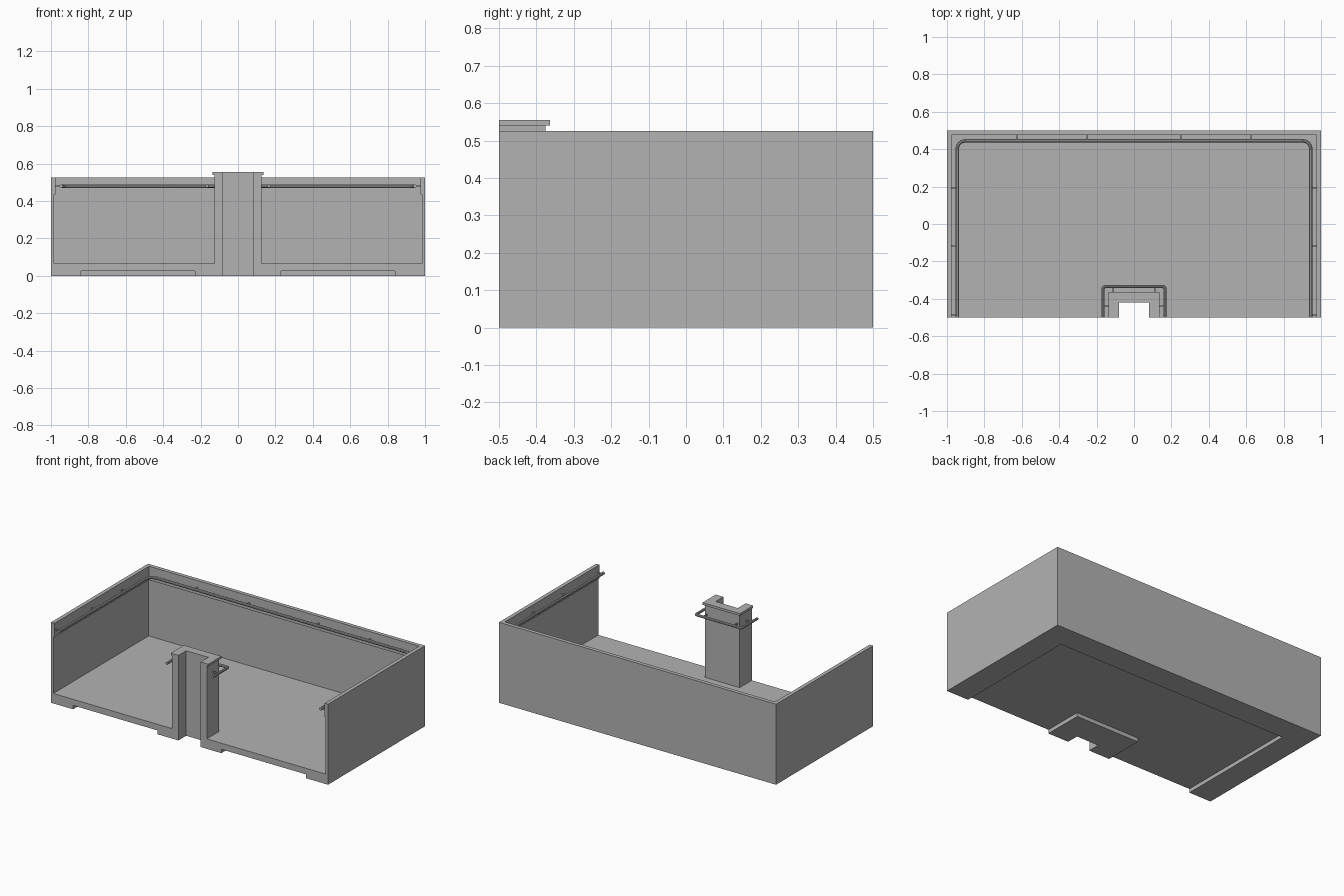
import bpy
import bmesh
from mathutils import Vector

if "Cube" in bpy.data.objects:
    bpy.data.objects.remove(bpy.data.objects["Cube"], do_unlink=True)

grey = bpy.data.materials.new("plain_grey")
grey.use_nodes = True
grey.diffuse_color = (0.45, 0.45, 0.45, 1)
grey.node_tree.nodes["Principled BSDF"].inputs["Base Color"].default_value = grey.diffuse_color

FRONT = -0.5
RAIL_Z = 0.479


def finish(name, bm):
    bmesh.ops.recalc_face_normals(bm, faces=bm.faces)
    mesh = bpy.data.meshes.new(name)
    bm.to_mesh(mesh)
    bm.free()
    mesh.materials.append(grey)
    obj = bpy.data.objects.new(name, mesh)
    bpy.context.collection.objects.link(obj)
    return obj


def prism(name, outline, low, high):
    """Extrude a plan outline from one height to another."""
    bm = bmesh.new()
    face = bm.faces.new([bm.verts.new((x, y, low)) for x, y in outline])
    top = bmesh.ops.extrude_face_region(bm, geom=[face])["geom"]
    moved = [v for v in top if isinstance(v, bmesh.types.BMVert)]
    bmesh.ops.translate(bm, verts=moved, vec=(0, 0, high - low))
    return finish(name, bm)


def u_shape(half, back, inner_half, inner_back):
    """Plan of a U that is open towards the front."""
    right = [(half, FRONT), (half, back)]
    inner = [(-inner_half, FRONT), (-inner_half, inner_back)]
    mirror = lambda pts: [(-x, y) for x, y in reversed(pts)]
    return right + mirror(right) + inner + mirror(inner)


def rail(name, half, back, radius, corner):
    """Round bar following a U path with rounded corners."""
    side = [Vector((half, FRONT, RAIL_Z))]
    start = Vector((half, back - corner, RAIL_Z))
    bend = Vector((half, back, RAIL_Z))
    end = Vector((half - corner, back, RAIL_Z))
    for i in range(7):
        t = i / 6
        side.append(start * (1 - t) ** 2 + bend * 2 * t * (1 - t) + end * t * t)
    path = side + [Vector((-p.x, p.y, p.z)) for p in reversed(side)]
    curve = bpy.data.curves.new(name, "CURVE")
    curve.dimensions = "3D"
    curve.bevel_depth = radius
    curve.bevel_resolution = 3
    curve.use_fill_caps = True
    spline = curve.splines.new("POLY")
    spline.points.add(len(path) - 1)
    for point, co in zip(spline.points, path):
        point.co = (*co, 1)
    curve.materials.append(grey)
    obj = bpy.data.objects.new(name, curve)
    bpy.context.collection.objects.link(obj)
    bpy.ops.object.select_all(action="DESELECT")
    obj.select_set(True)
    bpy.context.view_layer.objects.active = obj
    bpy.ops.object.convert(target="MESH")
    bpy.ops.object.shade_smooth_by_angle()


def brackets(name, pairs, thick=0.004):
    """Short square pegs between wall and rail."""
    bm = bmesh.new()
    for (x0, y0), (x1, y1) in pairs:
        cube = bmesh.ops.create_cube(bm, size=1)["verts"]
        size = (max(abs(x1 - x0), 2 * thick), max(abs(y1 - y0), 2 * thick), 2 * thick)
        bmesh.ops.scale(bm, verts=cube, vec=size)
        bmesh.ops.translate(bm, verts=cube, vec=((x0 + x1) / 2, (y0 + y1) / 2, RAIL_Z))
    finish(name, bm)


# Base: raised border, centre pad and floor slab, all notched at the front
NOTCH, NOTCH_BACK = 0.08, -0.42
prism("base_border", u_shape(1, 0.5, 0.84, 0.34), 0, 0.025)
prism("base_centre_pad", u_shape(0.23, -0.24, NOTCH, NOTCH_BACK), 0, 0.025)
prism("floor", u_shape(1, 0.5, NOTCH, NOTCH_BACK), 0.025, 0.065)

# Walls with a thicker upper band
prism("lower_wall", u_shape(1, 0.5, 0.983, 0.483), 0.065, 0.435)
prism("upper_wall", u_shape(1, 0.5, 0.975, 0.475), 0.435, 0.525)

# Front column and its cap
prism("column", u_shape(0.125, -0.375, NOTCH, NOTCH_BACK), 0.065, 0.54)
prism("column_cap", u_shape(0.135, -0.364, NOTCH, NOTCH_BACK), 0.54, 0.555)

# Handrails
rail("wall_handrail", 0.945, 0.445, 0.0095, 0.05)
rail("column_handrail", 0.165, -0.335, 0.0085, 0.012)

# Handrail brackets
wall_pegs = [((x, 0.477), (x, 0.445)) for x in (-0.625, -0.25, 0.25, 0.625)]
column_pegs = [((x, -0.377), (x, -0.335)) for x in (-0.11, 0.11)]
for s in (-1, 1):
    wall_pegs += [((s * 0.977, y), (s * 0.945, y)) for y in (0.19, -0.12, -0.485)]
    column_pegs.append(((s * 0.123, -0.438), (s * 0.165, -0.438)))
brackets("wall_rail_brackets", wall_pegs)
brackets("column_rail_brackets", column_pegs)
